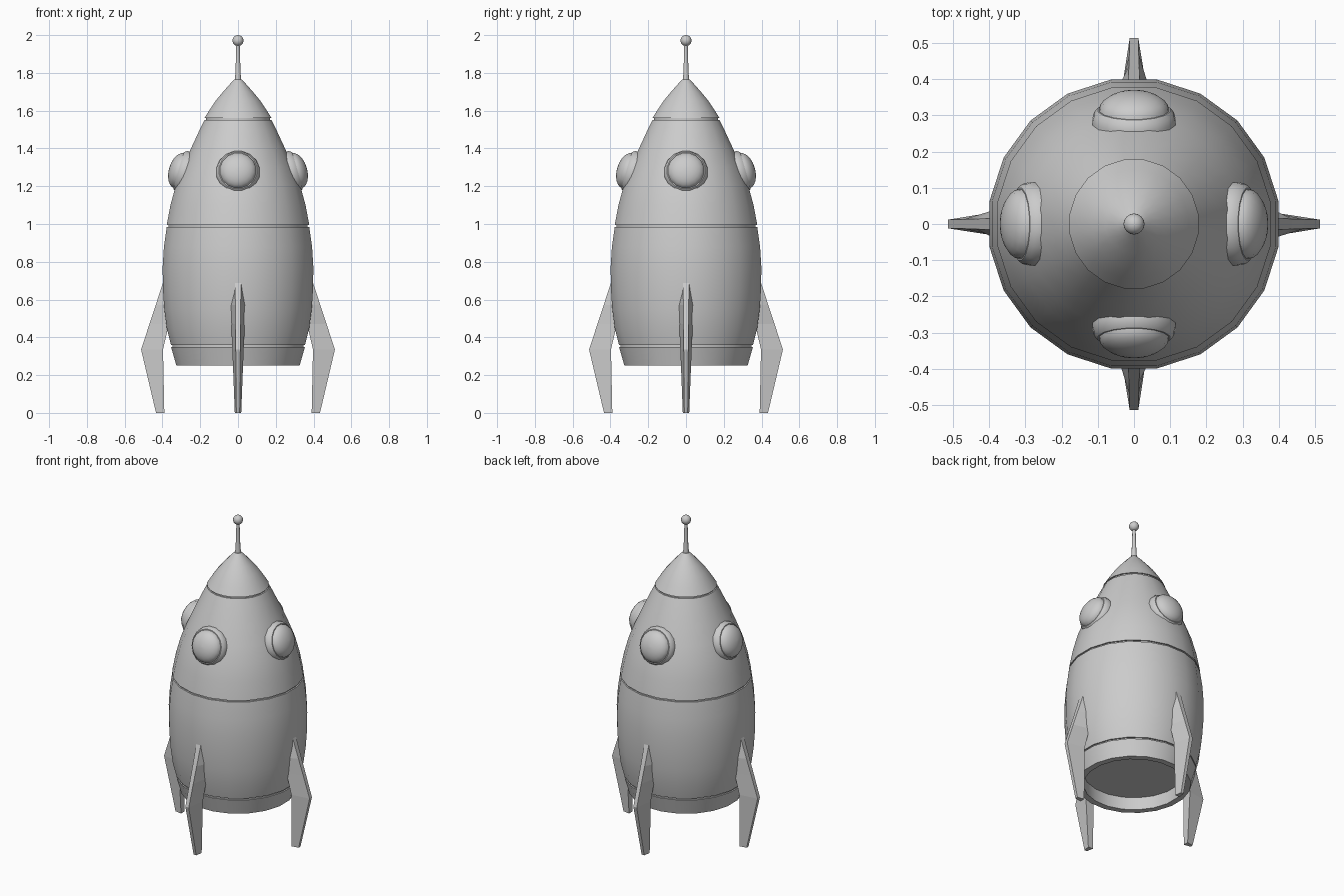
import bpy, bmesh, math
from mathutils import Matrix, Vector

cube = bpy.data.objects.get("Cube")
if cube:
    bpy.data.objects.remove(cube, do_unlink=True)

GREY = (0.6, 0.6, 0.6, 1.0)
mat = bpy.data.materials.new("plain grey")
mat.use_nodes = True
mat.diffuse_color = GREY
bsdf = next(n for n in mat.node_tree.nodes if n.type == "BSDF_PRINCIPLED")
bsdf.inputs["Base Color"].default_value = GREY


def finish(name, bm, matrix=Matrix(), smooth=True):
    bmesh.ops.recalc_face_normals(bm, faces=bm.faces)
    mesh = bpy.data.meshes.new(name)
    bm.to_mesh(mesh)
    bm.free()
    mesh.transform(matrix)
    mesh.materials.append(mat)
    obj = bpy.data.objects.new(name, mesh)
    bpy.context.collection.objects.link(obj)
    if smooth:
        bpy.ops.object.select_all(action="DESELECT")
        bpy.context.view_layer.objects.active = obj
        obj.select_set(True)
        bpy.ops.object.shade_smooth_by_angle(angle=math.radians(32))
    return obj


def lathe(name, profile, sides, matrix=Matrix()):
    """Revolve (radius, height) points around z; both ends are capped."""
    bm = bmesh.new()
    rings = []
    for r, z in profile:
        angles = [2 * math.pi * (i + 0.5) / sides for i in range(sides)]
        rings.append([bm.verts.new((r * math.cos(a), r * math.sin(a), z)) for a in angles])
    for low, high in zip(rings, rings[1:]):
        for i in range(sides):
            j = (i + 1) % sides
            bm.faces.new((low[i], low[j], high[j], high[i]))
    bm.faces.new(rings[0])
    bm.faces.new(rings[-1])
    return finish(name, bm, matrix)


def groove(r, z, depth=0.009, half=0.005):
    return [(r, z - half), (r - depth, z - half), (r - depth, z + half), (r, z + half)]


# Hull: recessed nozzle, barrel, upper section and nose, split by thin grooves
hull = [(0.293, 0.33), (0.293, 0.25), (0.330, 0.25)]
hull += groove(0.359, 0.355)
hull += [(0.382, 0.45), (0.395, 0.55), (0.402, 0.65), (0.404, 0.77), (0.397, 0.88)]
hull += groove(0.382, 0.99)
hull += [(0.362, 1.10), (0.333, 1.206), (0.296, 1.30), (0.252, 1.40), (0.205, 1.50)]
hull += groove(0.180, 1.555)
hull += [(0.152, 1.605), (0.118, 1.655), (0.08, 1.70), (0.046, 1.738), (0.02, 1.765)]
lathe("hull", hull, 20)

# Antenna rod and ball
lathe("antenna_rod", [(0.019, 1.75), (0.014, 1.80), (0.009, 1.96)], 12)
bm = bmesh.new()
bmesh.ops.create_uvsphere(bm, u_segments=16, v_segments=12, radius=0.029)
finish("antenna_ball", bm, Matrix.Translation((0, 0, 1.971)))

# Fin stations: (outer radius, outer half width, inner radius, inner half width, height)
FIN = [(0.397, 0.016, 0.370, 0.020, 0.69),
       (0.436, 0.014, 0.388, 0.038, 0.57),
       (0.469, 0.013, 0.366, 0.036, 0.47),
       (0.513, 0.012, 0.397, 0.030, 0.335),
       (0.434, 0.009, 0.390, 0.017, 0.0)]


def fin(name, turn):
    bm = bmesh.new()
    rings = [[bm.verts.new(p) for p in ((ro, -wo, z), (ro, wo, z), (ri, wi, z), (ri, -wi, z))]
             for ro, wo, ri, wi, z in FIN]
    for a, b in zip(rings, rings[1:]):
        for i in range(4):
            j = (i + 1) % 4
            bm.faces.new((a[i], a[j], b[j], b[i]))
    bm.faces.new(rings[0])
    bm.faces.new(rings[-1])
    finish(name, bm, turn, smooth=False)


# Porthole profiles along the tilted outward axis
FRAME = [(0.117, -0.09), (0.117, -0.03), (0.112, -0.012), (0.102, 0.0), (0.097, 0.0), (0.097, -0.01)]
DOME = [(0.098 * math.cos(t), 0.055 * math.sin(t) - 0.004)
        for t in (math.pi / 2 * k / 6.2 for k in range(7))]
TILT = Matrix.Translation((0.315, 0, 1.283)) @ Matrix.Rotation(math.radians(74), 4, "Y")

# Four fins and four portholes around the hull
for k, side in enumerate(("left", "back", "right", "front")):
    turn = Matrix.Rotation(math.pi / 2 * k, 4, "Z")
    fin(side + "_fin", turn)
    lathe(side + "_porthole_frame", FRAME, 16, turn @ TILT)
    lathe(side + "_porthole_glass", DOME, 16, turn @ TILT)
